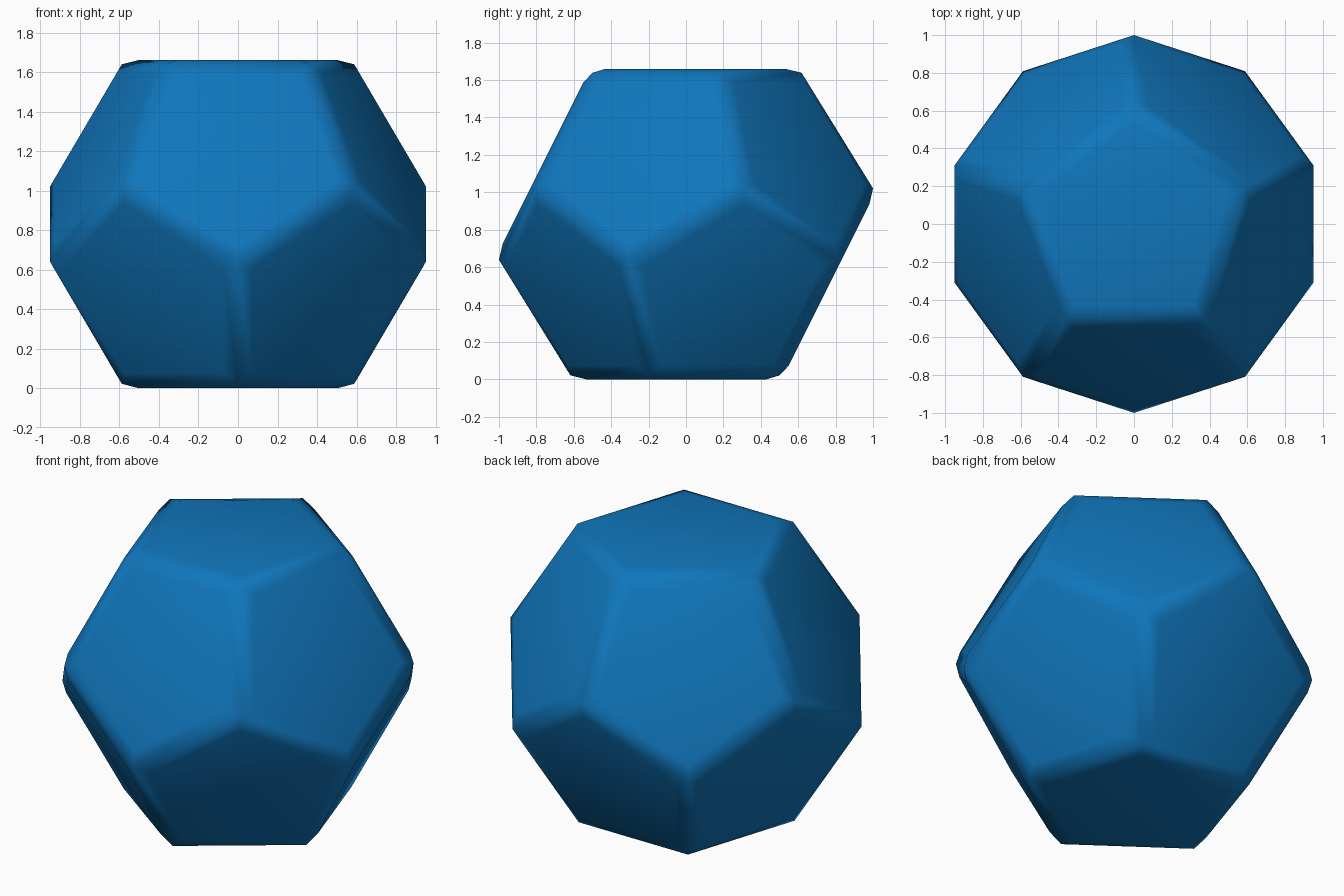
import bpy, bmesh, math

if "Cube" in bpy.data.objects:
    bpy.data.objects.remove(bpy.data.objects["Cube"])

PHI = (1 + 5 ** 0.5) / 2
CENTRE, RAISE, MARGIN = 0.83, 0.021, 0.07

bm = bmesh.new()

# Four pentagonal rings of a regular dodecahedron: (radius, height, pointing direction)
r = 1 / PHI
apex = PHI / 2
rings = [(r, apex, 90), (1, r * r / 2, 90), (1, -r * r / 2, -90), (r, -apex, -90)]
for radius, z, start in rings:
    for i in range(5):
        a = math.radians(start + 72 * i)
        bm.verts.new((radius * math.cos(a), radius * math.sin(a), CENTRE + z))

# Skin the rings and merge the triangles into pentagons
bmesh.ops.convex_hull(bm, input=bm.verts[:])
bmesh.ops.dissolve_limit(bm, angle_limit=math.radians(5), verts=bm.verts[:], edges=bm.edges[:])
bmesh.ops.recalc_face_normals(bm, faces=bm.faces[:])

# Slightly raised panel on every face
bmesh.ops.inset_individual(bm, faces=bm.faces[:], thickness=MARGIN, depth=RAISE,
                           use_even_offset=True)
for f in bm.faces:
    f.smooth = True

mesh = bpy.data.meshes.new("dodecahedron")
bm.to_mesh(mesh)
bm.free()
body = bpy.data.objects.new("dodecahedron", mesh)
bpy.context.collection.objects.link(body)

blue = bpy.data.materials.new("blue")
blue.diffuse_color = (0.005, 0.18, 0.5, 1)
blue.use_nodes = True
blue.node_tree.nodes["Principled BSDF"].inputs["Base Color"].default_value = blue.diffuse_color
mesh.materials.append(blue)
